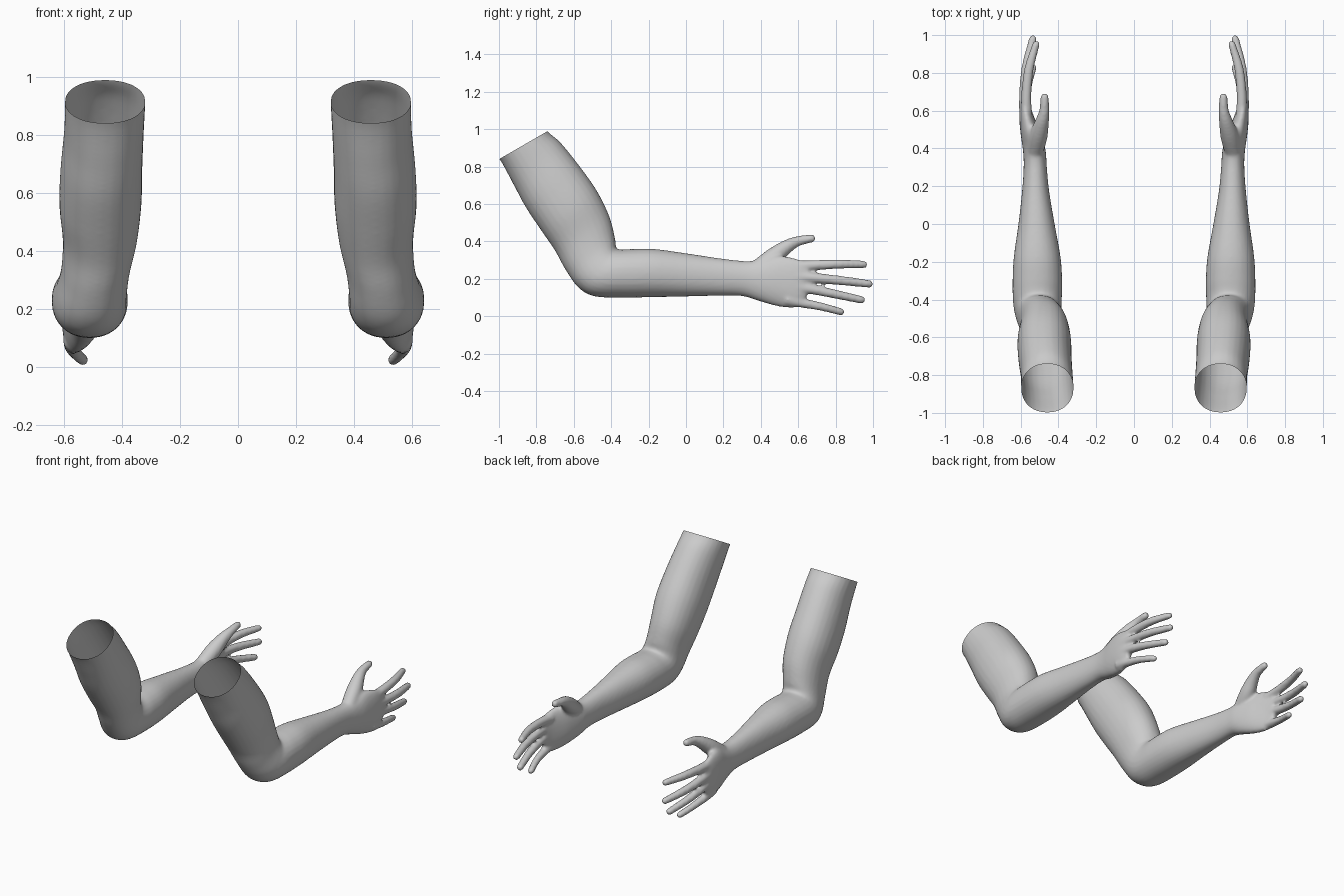
import bpy, bmesh, math
from mathutils import Vector

if "Cube" in bpy.data.objects:
    bpy.data.objects.remove(bpy.data.objects["Cube"])

SIDES = 28


def spline(pts, steps):
    """Catmull-Rom through tuples of any length."""
    out = []
    for i in range(len(pts) - 1):
        p0, p1 = pts[max(i - 1, 0)], pts[i]
        p2, p3 = pts[i + 1], pts[min(i + 2, len(pts) - 1)]
        for s in range(steps):
            t = s / steps
            out.append([0.5 * (2 * b + (c - a) * t + (2 * a - 5 * b + 4 * c - d) * t * t
                               + (3 * b - a - 3 * c + d) * t ** 3)
                        for a, b, c, d in zip(p0, p1, p2, p3)])
    out.append(list(pts[-1]))
    return out


def loft(bm, rings):
    """Skin a list of (centre, axis_u, axis_v) rounded sections and cap both ends."""
    loops = []
    for c, u, v, n in rings:
        loop = []
        for k in range(SIDES):
            a = 2 * math.pi * k / SIDES
            ca, sa = math.cos(a), math.sin(a)
            p = c + u * math.copysign(abs(ca) ** (2 / n), ca) + v * math.copysign(abs(sa) ** (2 / n), sa)
            loop.append(bm.verts.new(p))
        loops.append(loop)
    for l0, l1 in zip(loops, loops[1:]):
        for k in range(SIDES):
            j = (k + 1) % SIDES
            bm.faces.new((l0[k], l0[j], l1[j], l1[k]))
    bm.faces.new(loops[0][::-1])
    bm.faces.new(loops[-1])


def digit(bm, pts):
    """Tapered tube through (x, y, z, radius) with a ball tip."""
    path = spline(pts, 5)
    rings = []
    for i, p in enumerate(path):
        t = (Vector(path[min(i + 1, len(path) - 1)][:3]) - Vector(path[max(i - 1, 0)][:3])).normalized()
        u = t.cross(Vector((1, 0, 0))).normalized()
        rings.append((Vector(p[:3]), u * p[3], u.cross(t) * p[3], 2))
    loft(bm, rings)
    s = bmesh.ops.create_uvsphere(bm, u_segments=16, v_segments=10, radius=pts[-1][3])
    bmesh.ops.translate(bm, verts=s["verts"], vec=Vector(pts[-1][:3]))


# Arm and palm sections: front edge y, z / back edge y, z / inner x, outer x
SECTIONS = [
    (-.79, 1.077, -1.08, .93, .325, .592),
    (-.74, .99, -1.0, .845, .32, .597),
    (-.67, .928, -.92, .70, .325, .60),
    (-.567, .80, -.855, .58, .33, .612),
    (-.476, .67, -.775, .46, .333, .617),
    (-.41, .535, -.70, .35, .348, .605),
    (-.38, .42, -.645, .25, .373, .61),
    (-.373, .365, -.575, .153, .383, .628),
    (-.345, .357, -.49, .107, .383, .64),
    (-.28, .36, -.35, .10, .38, .643),
    (-.17, .36, -.19, .102, .388, .637),
    (0, .337, 0, .106, .42, .612),
    (.18, .31, .18, .11, .45, .592),
    (.32, .295, .30, .108, .462, .584),
    (.40, .305, .38, .085, .468, .588),
    (.48, .325, .47, .058, .492, .60),
    (.55, .317, .55, .045, .522, .607),
    (.61, .302, .60, .05, .543, .607),
    (.655, .285, .64, .08, .555, .60),
]

bm = bmesh.new()
rings = []
for ay, az, by, bz, x0, x1 in spline(SECTIONS, 5):
    c = Vector(((x0 + x1) / 2, (ay + by) / 2, (az + bz) / 2))
    rings.append((c, Vector((0, (ay - by) / 2, (az - bz) / 2)), Vector(((x1 - x0) / 2, 0, 0)), 2.15))
loft(bm, rings)

# Fingers: index, middle, ring, little
digit(bm, [(.568, .58, .265, .03), (.57, .68, .273, .027), (.556, .82, .279, .025), (.518, .952, .277, .02)])
digit(bm, [(.578, .58, .212, .03), (.582, .68, .206, .027), (.57, .83, .191, .025), (.535, .98, .173, .021)])
digit(bm, [(.578, .58, .158, .03), (.58, .67, .145, .027), (.568, .80, .118, .024), (.537, .938, .088, .021)])
digit(bm, [(.572, .54, .09, .032), (.574, .62, .072, .026), (.562, .73, .05, .022), (.535, .828, .024, .02)])
# Thumb
digit(bm, [(.525, .38, .255, .045), (.505, .47, .32, .048), (.487, .54, .373, .037),
           (.475, .60, .402, .027), (.473, .672, .416, .022)])

mesh = bpy.data.meshes.new("arm_base")
bm.to_mesh(mesh)
bm.free()
base = bpy.data.objects.new("arm_base", mesh)
bpy.context.collection.objects.link(base)

# Fuse all parts into one soft skin
rm = base.modifiers.new("fuse", 'REMESH')
rm.mode = 'VOXEL'
rm.voxel_size = 0.009
sm = base.modifiers.new("soften", 'SMOOTH')
sm.factor = 0.5
sm.iterations = 7
fused = bpy.data.meshes.new_from_object(base.evaluated_get(bpy.context.evaluated_depsgraph_get()))
bpy.data.objects.remove(base)

# Cut the shoulder end open, then make both arms
for name, side in (("right_arm", 1), ("left_arm", -1)):
    bm = bmesh.new()
    bm.from_mesh(fused)
    bmesh.ops.bisect_plane(bm, geom=bm.verts[:] + bm.edges[:] + bm.faces[:],
                           plane_co=(0, -.74, .99), plane_no=(0, -.5, .866), clear_outer=True)
    bmesh.ops.recalc_face_normals(bm, faces=bm.faces[:])
    if side < 0:
        bmesh.ops.scale(bm, vec=(-1, 1, 1), verts=bm.verts[:])
        bmesh.ops.reverse_faces(bm, faces=bm.faces[:])
    for f in bm.faces:
        f.smooth = True
    me = bpy.data.meshes.new(name)
    bm.to_mesh(me)
    bm.free()
    bpy.context.collection.objects.link(bpy.data.objects.new(name, me))
